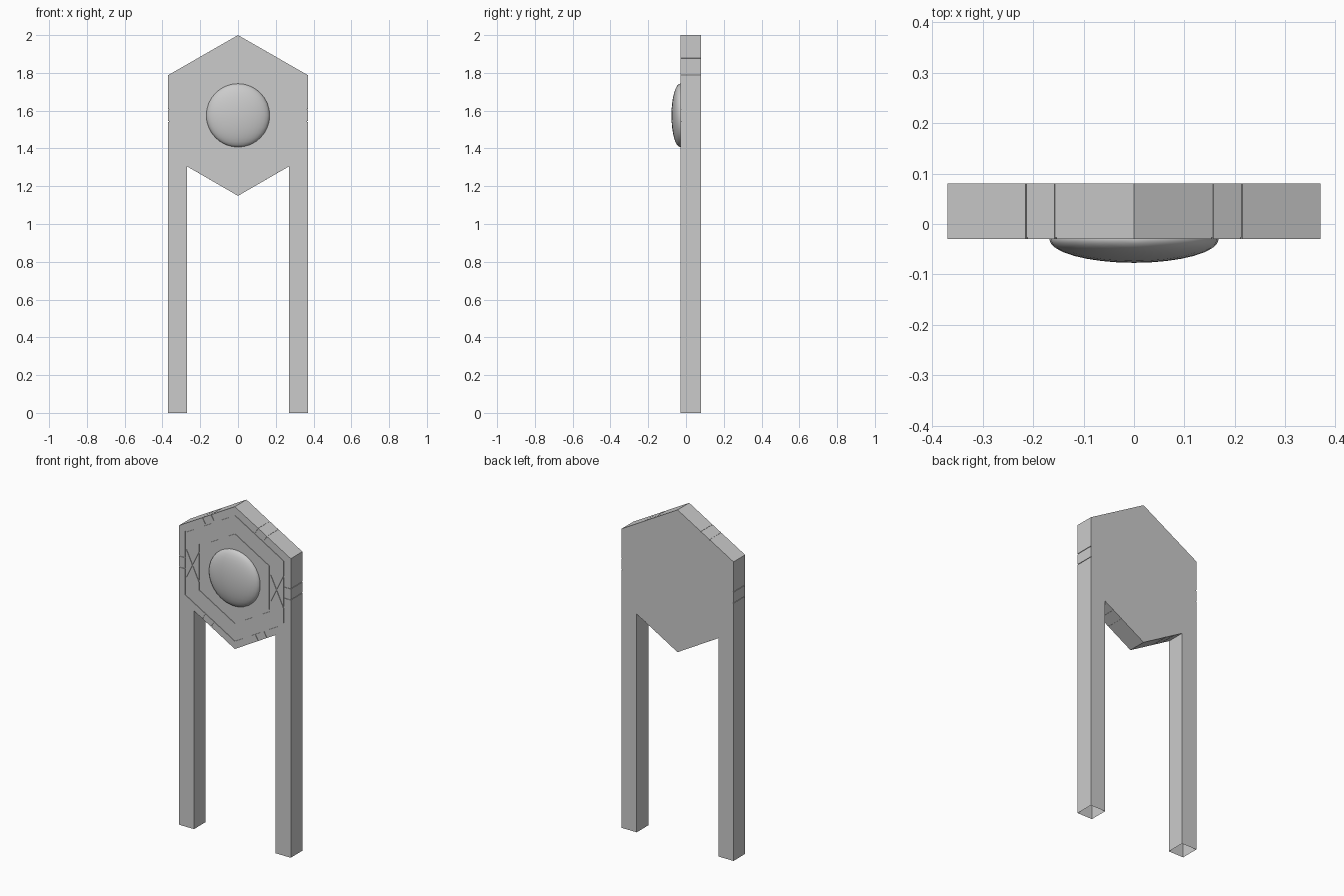
import bpy, bmesh
from math import cos, sin, radians, sqrt
from mathutils import Matrix, Vector

if "Cube" in bpy.data.objects:
    bpy.data.objects.remove(bpy.data.objects["Cube"])

CZ, R = 1.575, 0.426          # hexagon centre height and corner radius
FRONT, BACK = -0.03, 0.08
OUT, INN = 0.37, 0.27         # leg outer and inner x
DEPTH = 0.003                 # engraving depth


def new_object(name, bm):
    bmesh.ops.recalc_face_normals(bm, faces=bm.faces)
    mesh = bpy.data.meshes.new(name)
    bm.to_mesh(mesh)
    bm.free()
    ob = bpy.data.objects.new(name, mesh)
    bpy.context.collection.objects.link(ob)
    return ob


def hex_points(bm, r, y):
    return [bm.verts.new((r * sin(radians(60 * i)), y, CZ + r * cos(radians(60 * i))))
            for i in range(6)]


def ring(bm, r_in, r_out):
    y0, y1 = FRONT - 0.01, FRONT + DEPTH
    loops = [hex_points(bm, r, y) for r, y in
             ((r_in, y0), (r_out, y0), (r_out, y1), (r_in, y1))]
    for a, b in zip(loops, loops[1:] + loops[:1]):
        for i in range(6):
            j = (i + 1) % 6
            bm.faces.new((a[i], a[j], b[j], b[i]))


def bar(bm, p, q, width, y0, y1):
    p, q = Vector((p[0], 0, p[1])), Vector((q[0], 0, q[1]))
    d = q - p
    x = d.normalized()
    z = x.cross(Vector((0, 1, 0)))
    rot = Matrix((x, Vector((0, 1, 0)), z)).transposed().to_4x4()
    mid = (p + q) / 2 + Vector((0, (y0 + y1) / 2, CZ))
    size = Matrix.Diagonal((d.length, y1 - y0, width, 1))
    bmesh.ops.create_cube(bm, size=1, matrix=Matrix.Translation(mid) @ rot @ size)


# Hexagonal head and both legs from one outline
s = 1 / sqrt(3)
low = CZ - R
half = [(OUT, CZ + R / 2), (OUT, 0), (INN, 0), (INN, low + INN * s)]
outline = [(0, 2.0)] + half + [(0, low)] + [(-x, z) for x, z in reversed(half)]
bm = bmesh.new()
face = bm.faces.new([bm.verts.new((x, FRONT, z)) for x, z in outline])
ext = bmesh.ops.extrude_face_region(bm, geom=[face], use_keep_orig=True)
bmesh.ops.translate(bm, vec=(0, BACK - FRONT, 0),
                    verts=[g for g in ext["geom"] if isinstance(g, bmesh.types.BMVert)])
body = new_object("head_and_legs", bm)

# Shallow engraved lines: two hexagons, side crosses, ticks over each rim edge
bm = bmesh.new()
ring(bm, 0.262, 0.274)
ring(bm, 0.372, 0.380)
for side in (-1, 1):
    for up in (-1, 1):
        bar(bm, (side * 0.23, up * 0.1), (side * 0.326, -up * 0.1), 0.005,
            FRONT - 0.01, FRONT + DEPTH)
for i in range(6):
    a = radians(60 * i)
    n, t = Vector((cos(a), sin(a))), Vector((-sin(a), cos(a)))
    for k in (-0.033, 0.033):
        bar(bm, n * 0.326 + t * k, n * 0.39 + t * k, 0.004, FRONT - 0.01, FRONT + DEPTH)
        bar(bm, n * 0.3665 + t * k, n * 0.39 + t * k, 0.004, FRONT - 0.01, BACK + 0.01)
cutter = new_object("engraving_cutter", bm)
cutter.hide_render = True

mod = body.modifiers.new("engrave", "BOOLEAN")
mod.operation, mod.solver, mod.object = "DIFFERENCE", "EXACT", cutter
mod.use_self = True
bpy.context.view_layer.objects.active = body
bpy.ops.object.modifier_apply(modifier=mod.name)
bpy.data.objects.remove(cutter)

# Leg bottoms are open
bm = bmesh.new()
bm.from_mesh(body.data)
bmesh.ops.delete(bm, geom=[f for f in bm.faces if all(v.co.z < 0.001 for v in f.verts)],
                 context="FACES")
bm.to_mesh(body.data)
bm.free()

# Flattened round dome on the front
bpy.ops.mesh.primitive_uv_sphere_add(segments=32, ring_count=16, radius=1,
                                     location=(0, FRONT, CZ))
dome = bpy.context.object
dome.name = "front_dome"
dome.scale = (0.168, 0.047, 0.168)
bpy.ops.object.transform_apply(location=False, rotation=False, scale=True)
bpy.ops.object.shade_smooth()
